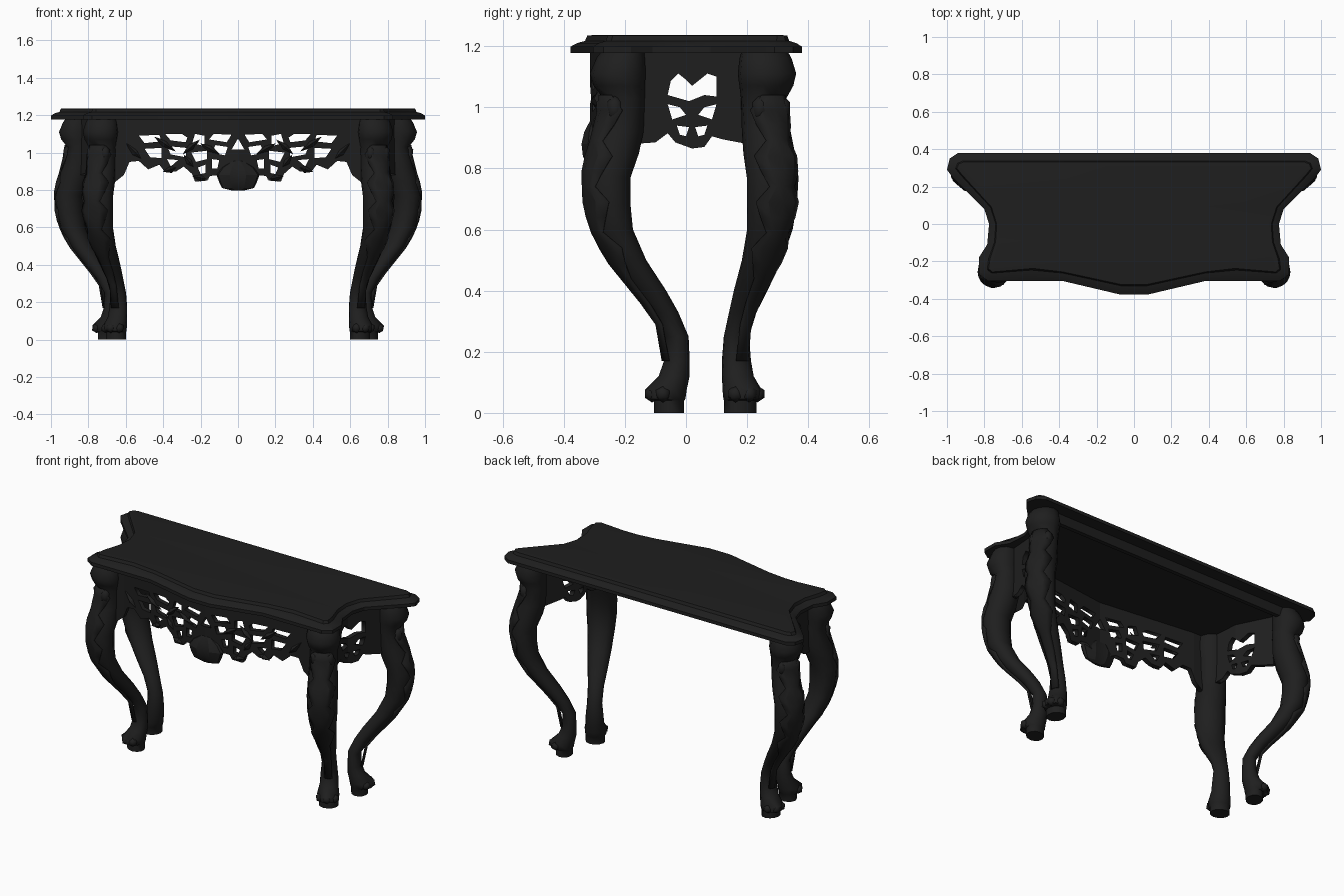
import bpy, bmesh, math
from mathutils import Vector

if "Cube" in bpy.data.objects:
    bpy.data.objects.remove(bpy.data.objects["Cube"])

dark = bpy.data.materials.new("dark charcoal wood")
dark.diffuse_color = (0.0135, 0.0135, 0.0135, 1)
dark.use_nodes = True
dark.node_tree.nodes["Principled BSDF"].inputs["Base Color"].default_value = dark.diffuse_color


def finish(name, bm, angle=35):
    bmesh.ops.recalc_face_normals(bm, faces=bm.faces)
    me = bpy.data.meshes.new(name)
    bm.to_mesh(me)
    bm.free()
    ob = bpy.data.objects.new(name, me)
    bpy.context.collection.objects.link(ob)
    me.materials.append(dark)
    if angle:
        bpy.ops.object.select_all(action='DESELECT')
        ob.select_set(True)
        bpy.context.view_layer.objects.active = ob
        bpy.ops.object.shade_smooth_by_angle(angle=math.radians(angle))
    return ob


def loft(bm, rings, closed=True):
    vs = [[bm.verts.new(p) for p in r] for r in rings]
    n = len(vs[0])
    for a, b in zip(vs, vs[1:]):
        for i in range(n if closed else n - 1):
            j = (i + 1) % n
            bm.faces.new((a[i], a[j], b[j], b[i]))
    if closed:
        bm.faces.new(vs[0])
        bm.faces.new(vs[-1])


# Shaped top: right half outlines, back to front, mirrored and lofted
outer = [(.94, .38), (.985, .35), (1, .29), (.97, .25), (.80, .08), (.775, 0), (.785, -.11),
         (.83, -.18), (.83, -.27), (.78, -.305), (.60, -.305), (.38, -.305), (.07, -.378)]
inner = [(.90, .315), (.92, .312), (.93, .30), (.90, .265), (.75, .095), (.72, 0), (.725, -.09),
         (.75, -.19), (.76, -.23), (.75, -.24), (.52, -.215), (.38, -.24), (.07, -.305)]


def top_ring(t, z):
    half = [(a[0] + (b[0] - a[0]) * t, a[1] + (b[1] - a[1]) * t, z) for a, b in zip(outer, inner)]
    return half + [(-x, y, z) for x, y, z in reversed(half)]


bm = bmesh.new()
loft(bm, [top_ring(t, z) for t, z in
          [(0, 1.178), (0, 1.198), (.3, 1.21), (.65, 1.217), (.75, 1.234), (1, 1.236)]])
finish("table_top", bm, 25)

# Back rail under the top
bm = bmesh.new()
loft(bm, [[(s * .84, y, z) for y, z in ((.27, 1.13), (.295, 1.13), (.31, 1.185), (.27, 1.185))]
          for s in (-1, 1)])
finish("back_rail", bm, 0)

# Cabriole leg sections: height, outward offset, depth, width
LEG = [(1.19, .195, .13, .15), (1.16, .205, .155, .175), (1.11, .215, .18, .195), (1.07, .21, .165, .18),
       (1.03, .192, .13, .155), (.92, .21, .16, .16), (.85, .23, .165, .17), (.77, .255, .15, .175),
       (.68, .25, .14, .17), (.60, .235, .13, .155), (.50, .18, .12, .135), (.40, .10, .11, .11),
       (.33, .045, .09, .09), (.25, 0, .075, .085), (.17, 0, .08, .10), (.12, .01, .10, .105),
       (.075, .04, .14, .125), (.045, .04, .13, .12), (.04, .028, .095, .11), (0, .028, .095, .11)]


def section(z):
    for a, b in zip(LEG, LEG[1:]):
        if a[0] >= z > b[0]:
            t = (a[0] - z) / (a[0] - b[0])
            return [p + (q - p) * t for p, q in zip(a, b)]
    return LEG[-1]


def make_leg(name, foot, direction, s):
    d = Vector((direction[0] * s, direction[1], 0)).normalized()
    p = Vector((-d.y, d.x, 0))
    o = Vector((foot[0] * s, foot[1], 0))

    def at(u, w, z):
        return o + d * u + p * w + Vector((0, 0, z))

    def around(sec, a, grow=0):
        z, u, dep, wid = sec
        return at(u + (dep / 2 + grow) * math.cos(a), (wid / 2 + grow) * math.sin(a), z)

    bm = bmesh.new()
    loft(bm, [[around(sec, 2 * math.pi * i / 12) for i in range(12)] for sec in LEG])
    finish(name, bm, 50)
    # Carved leaf with a jagged edge, running as a thin tendril to the ankle
    rows = [(1.04 - .05 * i, (30, 62, 48)[i % 3]) for i in range(13)] + [(.36, 30), (.29, 24), (.17, 24)]
    bm = bmesh.new()
    loft(bm, [[around(section(z), math.radians(a * k / 2), .006 if abs(k) < 2 else .002)
               for k in range(-2, 3)] for z, a in rows], closed=False)
    leaf = finish(name + "_leaf", bm, 30)
    m = leaf.modifiers.new("thickness", 'SOLIDIFY')
    m.thickness, m.offset = .008, 0
    # Claw toes
    bm = bmesh.new()
    for w, u in ((-.04, .07), (0, .09), (.04, .07)):
        r = bmesh.ops.create_icosphere(bm, subdivisions=1, radius=.028)
        bmesh.ops.translate(bm, verts=r['verts'], vec=at(u, w, .062))
    finish(name + "_toes", bm, 60)
    # Carved scrolls below the shoulder
    bm = bmesh.new()
    for w in (-.04, .04):
        r = bmesh.ops.create_icosphere(bm, subdivisions=1, radius=.03)
        bmesh.ops.scale(bm, verts=r['verts'], vec=(1, 1, 1.6))
        bmesh.ops.translate(bm, verts=r['verts'], vec=at(.245, w, .995))
    finish(name + "_scrolls", bm, 60)


for s, side in ((1, "right"), (-1, "left")):
    make_leg("front_leg_" + side, (.64, -.03), (.44, -.90), s)
    make_leg("back_leg_" + side, (.675, .165), (.885, .465), s)


# Pierced panels: filled flat outline with holes, cut into strips and bent into place
def pierced(name, outline, holes, place, thick=.014):
    cu = bpy.data.curves.new(name + "_outline", 'CURVE')
    cu.dimensions = '2D'
    cu.fill_mode = 'BOTH'
    cu.extrude = thick
    for pts in [outline] + holes:
        sp = cu.splines.new('POLY')
        sp.points.add(len(pts) - 1)
        for q, (x, y) in zip(sp.points, pts):
            q.co = (x, y, 0, 1)
        sp.use_cyclic_u = True
    tmp = bpy.data.objects.new(name + "_tmp", cu)
    bpy.context.collection.objects.link(tmp)
    dg = bpy.context.evaluated_depsgraph_get()
    me = bpy.data.meshes.new_from_object(tmp.evaluated_get(dg))
    bm = bmesh.new()
    bm.from_mesh(me)
    bpy.data.objects.remove(tmp)
    bmesh.ops.remove_doubles(bm, verts=bm.verts, dist=.0005)
    for i in range(-6, 7):
        bmesh.ops.bisect_plane(bm, geom=bm.verts[:] + bm.edges[:] + bm.faces[:],
                               plane_co=(i * .1, 0, 0), plane_no=(1, 0, 0))
    for v in bm.verts:
        v.co = place(*v.co)
    finish(name, bm, 0)


def flip(pts):
    return [(-x, z) for x, z in reversed(pts)]


def front_y(x):
    return -.225 - .075 * max(0, 1 - abs(x) / .6)


# Front apron fretwork
edge = [(0, .83), (.10, .88), (.15, .875), (.165, .85), (.23, .845), (.245, .885), (.29, .925),
        (.33, .90), (.39, .895), (.42, .935), (.48, .91), (.53, .955), (.58, .95), (.61, .88), (.66, .84),
        (.67, 1.185), (.38, 1.185), (.15, 1.185)]
half_holes = [[(.035, 1.095), (.13, 1.10), (.155, 1.07), (.06, 1.055)],
              [(.18, 1.09), (.23, 1.10), (.245, 1.05), (.18, 1.035)],
              [(.27, 1.08), (.30, 1.10), (.39, 1.10), (.36, 1.065), (.28, 1.055)],
              [(.42, 1.095), (.53, 1.09), (.50, 1.05), (.41, 1.06)],
              [(.055, 1.03), (.12, 1.04), (.14, 1.0), (.07, .985)],
              [(.165, 1.01), (.25, 1.0), (.225, .95), (.165, .965)],
              [(.275, 1.025), (.38, 1.035), (.36, .99), (.28, .975)],
              [(.10, .96), (.14, .965), (.14, .915), (.11, .915)],
              [(.175, .935), (.215, .92), (.20, .885), (.175, .89)],
              [(.32, .96), (.38, .965), (.36, .925)],
              [(.41, 1.025), (.50, 1.02), (.47, .975), (.41, .97)]]
pierced("front_apron", edge + flip(edge[1:]),
        half_holes + [flip(h) for h in half_holes] + [[(0, 1.075), (.035, 1.015), (-.035, 1.015)]],
        lambda x, z, t: (x, front_y(x) + t, z))

# Side aprons, curving with the waist of the top into the back leg
side_edge = [(-.17, 1.185), (-.17, .88), (-.10, .885), (-.06, .915), (-.035, .885), (.02, .865),
             (.06, .87), (.085, .905), (.12, .895), (.20, .88), (.20, 1.185)]
side_holes = [[(-.05, 1.085), (-.025, 1.11), (.0, 1.09), (.02, 1.07), (.045, 1.09), (.07, 1.11), (.10, 1.10),
               (.10, 1.035), (.06, 1.04), (.01, 1.02), (-.06, 1.04)],
              [(-.06, 1.01), (-.02, 1.0), (0, .975), (-.045, .96)],
              [(.10, 1.01), (.06, 1.0), (.04, .975), (.085, .96)],
              [(-.03, .94), (.01, .935), (0, .905), (-.02, .91)],
              [(.07, .94), (.03, .935), (.04, .905), (.06, .91)]]
for s, side in ((1, "right"), (-1, "left")):
    pierced("side_apron_" + side, side_edge, side_holes,
            lambda y, z, t: (s * (.73 + .08 * y + .42 * max(0, y) + t), y, z))

# Carved shell with ribs at the front centre
bm = bmesh.new()
shell = [(.955, .03, .01), (.92, .085, .03), (.88, .115, .04), (.84, .10, .035), (.81, .085, .02), (.797, .03, .008)]
loft(bm, [[(w * math.cos(i * math.pi / 8),
            -.305 + d * math.sin(i * math.pi / 8) * (1 if i % 2 else .8), z)
           for i in range(16)] for z, w, d in shell])
finish("centre_shell", bm, 20)

# Raised leaves on the front apron
bm = bmesh.new()
for s in (1, -1):
    for x, z, tilt, size in ((.15, 1.02, .5, .06), (.25, 1.03, -.7, .06), (.2, .865, .2, .045), (.39, 1.045, .6, .07),
                             (.36, .91, -.3, .045), (.55, 1.0, .8, .07), (.26, .95, .9, .05)):
        c, n = math.cos(tilt), math.sin(tilt)
        ring = [(size, 0), (0, .02), (-size, 0), (0, -.02)]
        y = front_y(x)
        base = [bm.verts.new((s * (x + a * c - b * n), y - .01, z + a * n + b * c)) for a, b in ring]
        tip = bm.verts.new((s * x, y - .032, z))
        bm.faces.new(base)
        for i in range(4):
            bm.faces.new((base[i], base[(i + 1) % 4], tip))
finish("apron_leaves", bm, 0)
